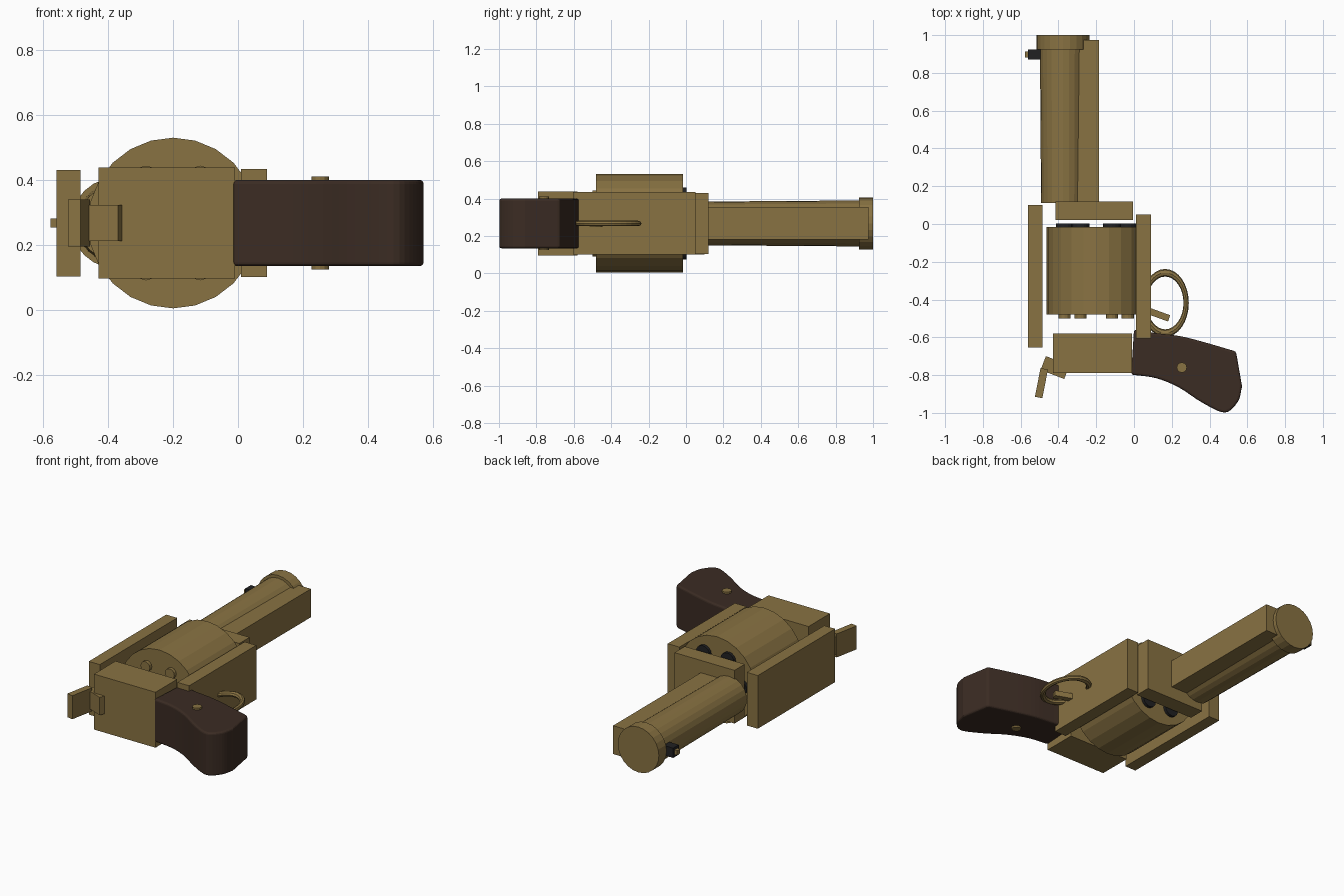
import bpy, bmesh
from math import sin, cos, pi, radians
from mathutils import Matrix, Vector

cube = bpy.data.objects.get("Cube")
if cube:
    bpy.data.objects.remove(cube, do_unlink=True)


def material(name, rgb):
    m = bpy.data.materials.new(name)
    m.use_nodes = True
    color = (*rgb, 1)
    m.diffuse_color = color
    m.node_tree.nodes["Principled BSDF"].inputs["Base Color"].default_value = color
    return m


BRASS = material("aged_brass", (0.25, 0.17, 0.055))
WOOD = material("dark_wood", (0.044, 0.025, 0.017))
BLACK = material("black_steel", (0.015, 0.015, 0.016))
MID = 0.267  # height of the centre plane


def finish(name, bm, mat):
    bmesh.ops.recalc_face_normals(bm, faces=bm.faces)
    mesh = bpy.data.meshes.new(name)
    bm.to_mesh(mesh)
    bm.free()
    mesh.materials.append(mat)
    obj = bpy.data.objects.new(name, mesh)
    bpy.context.collection.objects.link(obj)
    return obj


def box(name, x, y, z, mat=BRASS, turn=0):
    """Box from its extents, turned about its own vertical axis."""
    bm = bmesh.new()
    spans = (x, y, z)
    size = [b - a for a, b in spans]
    mid = [(a + b) / 2 for a, b in spans]
    m = Matrix.Translation(mid) @ Matrix.Rotation(radians(turn), 4, "Z") @ Matrix.Diagonal((*size, 1))
    bmesh.ops.create_cube(bm, size=1, matrix=m)
    return finish(name, bm, mat)


def rod(name, start, end, r1, r2, sides=24, mat=BRASS):
    """Cylinder or cone between two points."""
    a, b = Vector(start), Vector(end)
    bm = bmesh.new()
    m = Matrix.Translation((a + b) / 2) @ (b - a).to_track_quat("Z", "Y").to_matrix().to_4x4()
    bmesh.ops.create_cone(bm, cap_ends=True, segments=sides, radius1=r1, radius2=r2,
                          depth=(b - a).length, matrix=m)
    return finish(name, bm, mat)


def smooth_run(pts, steps=5):
    """Catmull-Rom points along an open run."""
    p = [Vector(q) for q in pts]
    p = [2 * p[0] - p[1]] + p + [2 * p[-1] - p[-2]]
    out = []
    for a, b, c, d in zip(p, p[1:], p[2:], p[3:]):
        for i in range(steps):
            t = i / steps
            out.append(0.5 * (2 * b + (c - a) * t + (2 * a - 5 * b + 4 * c - d) * t * t
                              + (3 * b - a - 3 * c + d) * t ** 3))
    return out + [p[-2]]


# Frame
FRAME_Z = (0.10, 0.434)
box("top_strap", (-0.56, -0.485), (-0.655, 0.10), (0.102, 0.43))
box("bottom_strap", (0.01, 0.09), (-0.605, 0.05), FRAME_Z)
box("front_frame", (-0.415, -0.005), (0.02, 0.12), (0.103, 0.431))
box("rear_frame", (-0.43, -0.01), (-0.79, -0.58), (0.096, 0.438))

# Drum with six chambers and cartridge ends
DRUM_X = -0.20
rod("drum", (DRUM_X, -0.48, MID), (DRUM_X, -0.015, MID), 0.263, 0.263)
for i in range(6):
    a = i * pi / 3
    x, z = DRUM_X + 0.167 * cos(a), MID + 0.167 * sin(a)
    rod(f"chamber_{i + 1}", (x, -0.03, z), (x, 0.003, z), 0.047, 0.047, 16, BLACK)
    rod(f"cartridge_{i + 1}", (x, -0.50, z), (x, -0.47, z), 0.032, 0.032, 12)

# Barrel, muzzle and underlug
BARREL_X = -0.375
rod("barrel", (BARREL_X, 0.11, MID), (BARREL_X, 0.95, MID), 0.117, 0.123)
rod("muzzle_ring", (BARREL_X, 0.925, MID), (BARREL_X, 1.0, MID), 0.14, 0.14)
box("underlug", (-0.34, -0.185), (0.11, 0.975), (0.18, 0.355))

# Front sight
box("sight_base", (-0.56, -0.495), (0.87, 0.925), (0.237, 0.297), BLACK)
box("sight_tip", (-0.578, -0.558), (0.882, 0.912), (0.253, 0.281))

# Hammer
box("hammer", (-0.485, -0.351), (-0.799, -0.721), (0.212, 0.322), turn=-21)
box("hammer_spur", (-0.51, -0.47), (-0.92, -0.765), (0.195, 0.34), turn=-11)

# Trigger guard: stretched ring
bm = bmesh.new()
RING, TUBE = 32, 8
grid = []
for i in range(RING):
    a = 2 * pi * i / RING
    row = []
    for j in range(TUBE):
        b = 2 * pi * j / TUBE
        r = 0.111 + 0.014 * cos(b)
        row.append(bm.verts.new((0.165 + r * cos(a), -0.418 + 1.44 * r * sin(a), MID + 0.015 * sin(b))))
    grid.append(row)
for i in range(RING):
    for j in range(TUBE):
        n, k = (i + 1) % RING, (j + 1) % TUBE
        bm.faces.new((grid[i][j], grid[n][j], grid[n][k], grid[i][k]))
finish("trigger_guard", bm, BRASS)
box("trigger", (0.06, 0.19), (-0.495, -0.46), (0.25, 0.284), turn=-20)

# Grip: outline extruded through the thickness, rims rounded
front_edge = [(0.0, -0.56), (0.12, -0.578), (0.25, -0.595), (0.38, -0.628), (0.54, -0.675)]
back_edge = [(0.572, -0.86), (0.55, -0.94), (0.48, -0.998), (0.36, -0.945),
             (0.24, -0.867), (0.12, -0.817), (-0.015, -0.797)]
bm = bmesh.new()
outline = smooth_run(front_edge) + smooth_run(back_edge)
face = bm.faces.new([bm.verts.new((p.x, p.y, 0.134)) for p in outline])
ext = bmesh.ops.extrude_face_region(bm, geom=[face])
bmesh.ops.translate(bm, vec=(0, 0, 0.266),
                    verts=[v for v in ext["geom"] if isinstance(v, bmesh.types.BMVert)])
grip = finish("grip", bm, WOOD)
bevel = grip.modifiers.new("rounded_rims", "BEVEL")
bevel.width, bevel.segments = 0.012, 3
bevel.limit_method, bevel.angle_limit = "ANGLE", radians(50)

# Grip screw through both sides
rod("grip_screw", (0.253, -0.76, 0.124), (0.253, -0.76, 0.411), 0.027, 0.027, 12)
